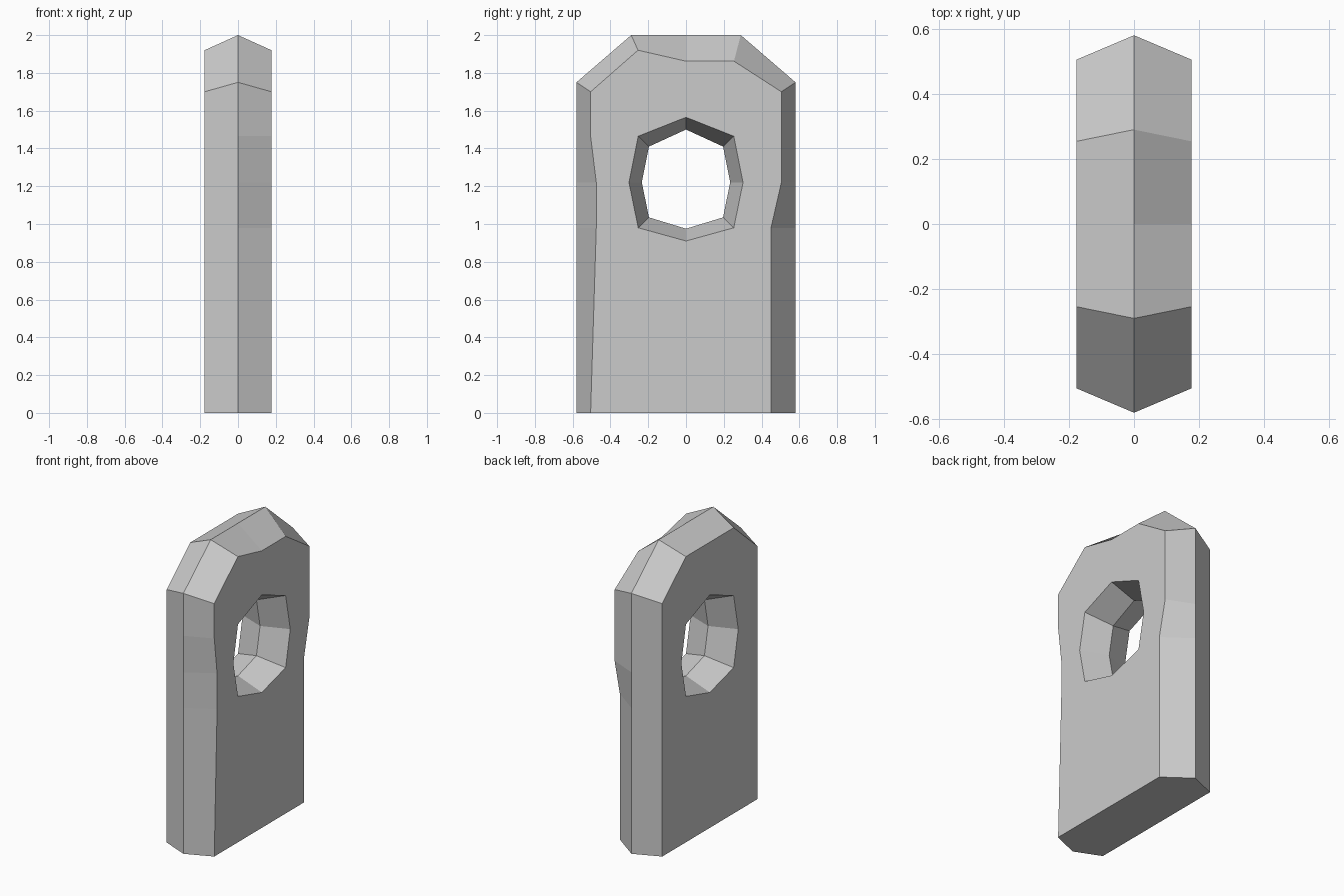
import bpy, bmesh

if "Cube" in bpy.data.objects:
    bpy.data.objects.remove(bpy.data.objects["Cube"])

HALF = 0.177                      # half thickness
LEVELS = [0, 0.98, 1.22, 1.465]   # heights along the side edges


def outline(side, shoulder, crown, right=None, left=None, tops=None):
    """Closed (y, z) outline: up the right side, over the crown, down the left."""
    right = right or [side] * 4
    left = left or [side] * 4
    top_z = tops or [crown[1]] * 3
    pts = [(y, z) for y, z in zip(right, LEVELS)] + [(side, shoulder)]
    pts += [(crown[0] * k, z) for k, z in zip((1, 0, -1), top_z)]
    pts += [(-side, shoulder)]
    pts += [(-y, z) for y, z in reversed(list(zip(left, LEVELS)))]
    return pts


def eye(w, side, top, bottom, up, low):
    """Eight-sided hole (y, z)."""
    return [(0, top), (side, up), (w, 1.22), (side, low),
            (0, bottom), (-side, low), (-w, 1.22), (-side, up)]


# Back face is regular, the middle is the ridge, the front face is chipped
outer = [outline(0.505, 1.70, (0.254, 1.92)),
         outline(0.58, 1.75, (0.29, 2.0)),
         outline(0.505, 1.70, (0.254, 1.92),
                 right=[0.45, 0.45, 0.505, 0.505],
                 left=[0.505, 0.475, 0.475, 0.505],
                 tops=[1.862, 1.862, 1.92])]
wide = eye(0.302, 0.253, 1.565, 0.91, 1.465, 0.98)
narrow = eye(0.234, 0.196, 1.50, 0.975, 1.41, 1.035)
holes = [wide, narrow, wide]

bm = bmesh.new()


def loft(sections):
    """Skin quads between rings at the back, middle and front."""
    rings = [[bm.verts.new((x, y, z)) for y, z in s]
             for x, s in zip((-HALF, 0, HALF), sections)]
    for a, b in zip(rings, rings[1:]):
        for i in range(len(a)):
            j = (i + 1) % len(a)
            bm.faces.new((a[i], a[j], b[j], b[i]))
    return rings


def ring_edges(ring):
    return [bm.edges.get((v, ring[(i + 1) % len(ring)])) for i, v in enumerate(ring)]


# Rim and hole walls, then the two flat faces with the hole in them
rim, bore = loft(outer), loft(holes)
for k, sign in ((0, -1), (2, 1)):
    bmesh.ops.triangle_fill(bm, edges=ring_edges(rim[k]) + ring_edges(bore[k]),
                            use_beauty=True, normal=(sign, 0, 0))
bmesh.ops.recalc_face_normals(bm, faces=bm.faces[:])

mesh = bpy.data.meshes.new("holed_stone_slab")
bm.to_mesh(mesh)
bm.free()
slab = bpy.data.objects.new("holed_stone_slab", mesh)
bpy.context.collection.objects.link(slab)
